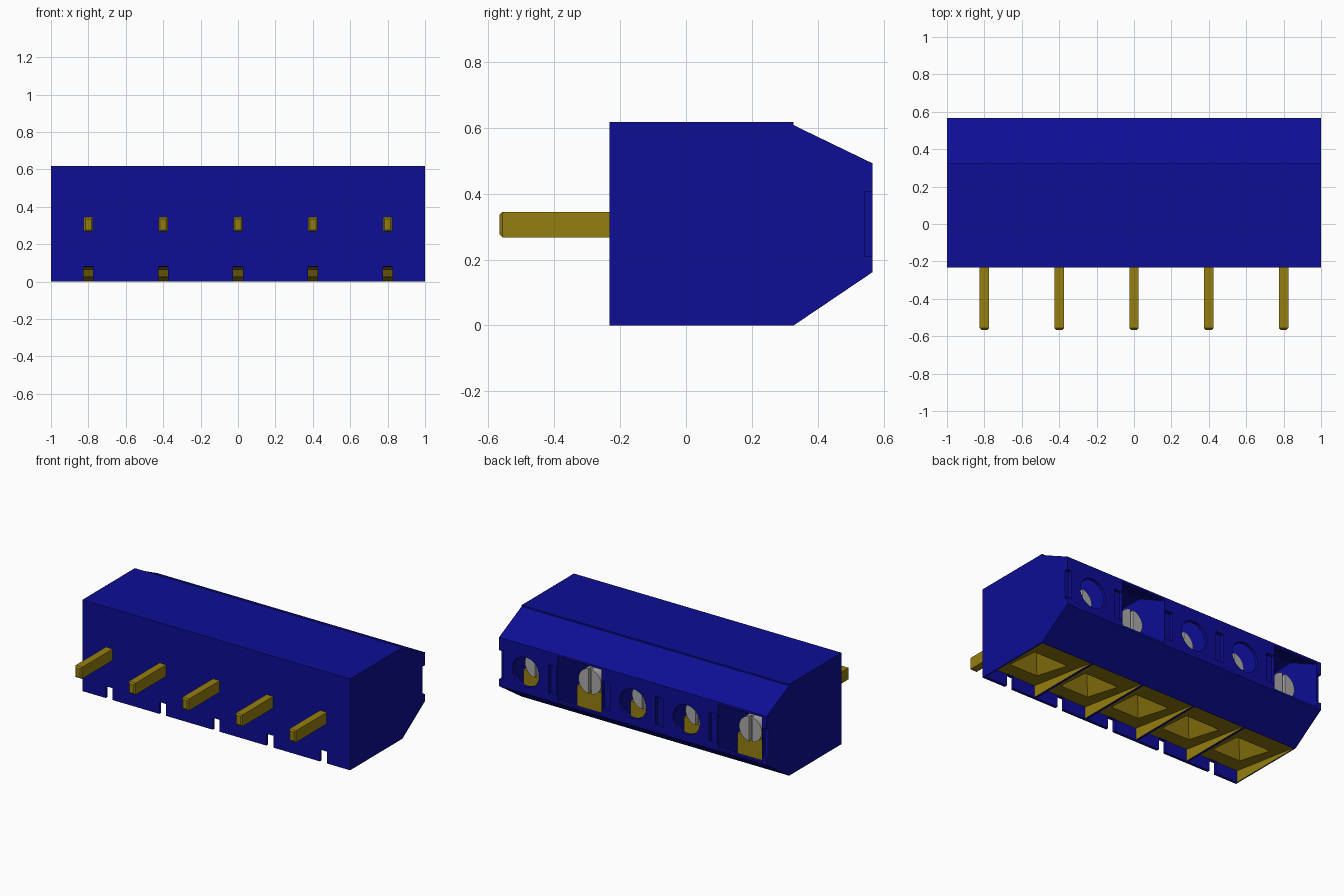
import bpy, bmesh, math
from mathutils import Matrix, Vector

cube = bpy.data.objects.get("Cube")
if cube:
    bpy.data.objects.remove(cube)


def material(name, colour):
    m = bpy.data.materials.new(name)
    m.use_nodes = True
    m.diffuse_color = (*colour, 1)
    m.node_tree.nodes["Principled BSDF"].inputs["Base Color"].default_value = (*colour, 1)
    return m


blue = material("blue plastic", (0.004, 0.004, 0.3))
gold = material("brass", (0.3, 0.21, 0.005))
grey = material("steel", (0.4, 0.4, 0.4))
BLUE, GOLD = 0, 1


def finish(name, bm, mats):
    bmesh.ops.recalc_face_normals(bm, faces=bm.faces)
    mesh = bpy.data.meshes.new(name)
    bm.to_mesh(mesh)
    bm.free()
    for m in mats:
        mesh.materials.append(m)
    ob = bpy.data.objects.new(name, mesh)
    bpy.context.collection.objects.link(ob)
    return ob


def prism(name, profile, x, half, mats=(blue, gold), rule=None):
    """Extrude a (y, z) profile along x; rule(normal) picks the colour."""
    bm = bmesh.new()
    face = bm.faces.new([bm.verts.new((x - half, y, z)) for y, z in profile])
    ext = bmesh.ops.extrude_face_region(bm, geom=[face])["geom"]
    moved = [v for v in ext if isinstance(v, bmesh.types.BMVert)]
    bmesh.ops.translate(bm, verts=moved, vec=(2 * half, 0, 0))
    bmesh.ops.recalc_face_normals(bm, faces=bm.faces)
    bm.normal_update()
    if rule:
        for f in bm.faces:
            f.material_index = rule(f.normal)
    return finish(name, bm, mats)


def box(name, x, half, y0, y1, z0, z1, mats=(blue, gold)):
    return prism(name, [(y0, z0), (y1, z0), (y1, z1), (y0, z1)], x, half, mats)


def cylinder(name, x, z, radius, y0, y1, mats=(blue, gold)):
    bm = bmesh.new()
    mat = Matrix.Translation((x, (y0 + y1) / 2, z)) @ Matrix.Rotation(math.pi / 2, 4, "X")
    bmesh.ops.create_cone(bm, cap_ends=True, segments=32, radius1=radius,
                          radius2=radius, depth=y1 - y0, matrix=mat)
    return finish(name, bm, mats)


def funnel(name, x, y, z0, z1, wide, narrow, stretch):
    """Four-sided brass pit that narrows upward."""
    bm = bmesh.new()
    mat = (Matrix.Translation((x, y, (z0 + z1) / 2)) @ Matrix.Scale(stretch, 4, Vector((0, 1, 0)))
           @ Matrix.Rotation(math.pi / 4, 4, "Z"))
    r = math.sqrt(2)
    bmesh.ops.create_cone(bm, cap_ends=True, segments=4, radius1=wide * r,
                          radius2=narrow * r, depth=z1 - z0, matrix=mat)
    for f in bm.faces:
        f.material_index = GOLD
    return finish(name, bm, (blue, gold))


def cut(target, cutter):
    mod = target.modifiers.new("cut", "BOOLEAN")
    mod.operation, mod.solver, mod.object = "DIFFERENCE", "EXACT", cutter
    bpy.context.view_layer.update()
    dg = bpy.context.evaluated_depsgraph_get()
    result = bpy.data.meshes.new_from_object(target.evaluated_get(dg))
    target.modifiers.clear()
    target.data = result
    bpy.data.objects.remove(cutter)


# Housing with chamfered rear edges
BACK, MID = 0.567, 0.31
housing = prism("housing", [(-0.232, 0), (-0.232, 0.617), (0.327, 0.617), (0.327, 0.608),
                            (BACK, 0.492), (BACK, 0.162), (0.327, 0)], 0, 1)

cells = [-0.8, -0.4, 0, 0.4, 0.8]
open_cells = (-0.8, 0.4)

for x in cells:
    # Sloping brass-lined tray under each cell, with a tapered pit
    cut(housing, prism("tray", [(-0.212, -0.05), (-0.212, 0.08), (0.32, 0.004), (0.32, -0.05)],
                       x, 0.192, rule=lambda n: BLUE if n.y < -0.9 else GOLD))
    cut(housing, funnel("pit", x, 0.03, -0.01, 0.17, 0.15, 0.04, 1.1))
    # Notch in the front lip
    cut(housing, box("notch", x, 0.026, -0.3, -0.2, -0.05, 0.08))
    # Screw chamber, fully open at the back in two cells
    rear = 0.65 if x in open_cells else 0.545
    top = 0.478
    cut(housing, prism("chamber", [(0.05, 0.25), (0.2, 0.06), (0.345, 0.035), (0.545, 0.175),
                                   (rear, 0.175), (rear, top), (0.545, top), (0.33, 0.585),
                                   (0.05, 0.585)], x, 0.165))
    if x not in open_cells:
        cut(housing, cylinder("port", x, MID, 0.1, 0.5, 0.65))

# Shallow grooves between cells and at both ends
for i in range(6):
    cut(housing, box("groove", -1 + 0.4 * i, 0.03, BACK - 0.025, 0.65, 0.21, 0.405))

for i, x in enumerate(cells, 1):
    # Contact block below the screw
    box(f"contact_block_{i}", x, 0.115, 0.1, 0.43, 0.09, 0.245, (gold,))

    # Slotted screw
    screw = cylinder(f"screw_{i}", x, MID, 0.085, 0.1, 0.455, (grey,))
    cut(screw, box("slot", x, 0.011, 0.43, 0.5, 0.1, 0.5, (grey,)))
    bpy.ops.object.select_all(action="DESELECT")
    screw.select_set(True)
    bpy.context.view_layer.objects.active = screw
    bpy.ops.object.shade_smooth_by_angle(angle=math.radians(35))

    # Solder pin with a chamfered tip
    pin = box(f"pin_{i}", x, 0.025, -0.566, -0.2, 0.267, 0.345, (gold,))
    bm = bmesh.new()
    bm.from_mesh(pin.data)
    tip = [e for e in bm.edges if all(v.co.y < -0.5 for v in e.verts)]
    bmesh.ops.bevel(bm, geom=tip, offset=0.009, segments=1, affect="EDGES")
    bm.to_mesh(pin.data)
    bm.free()
